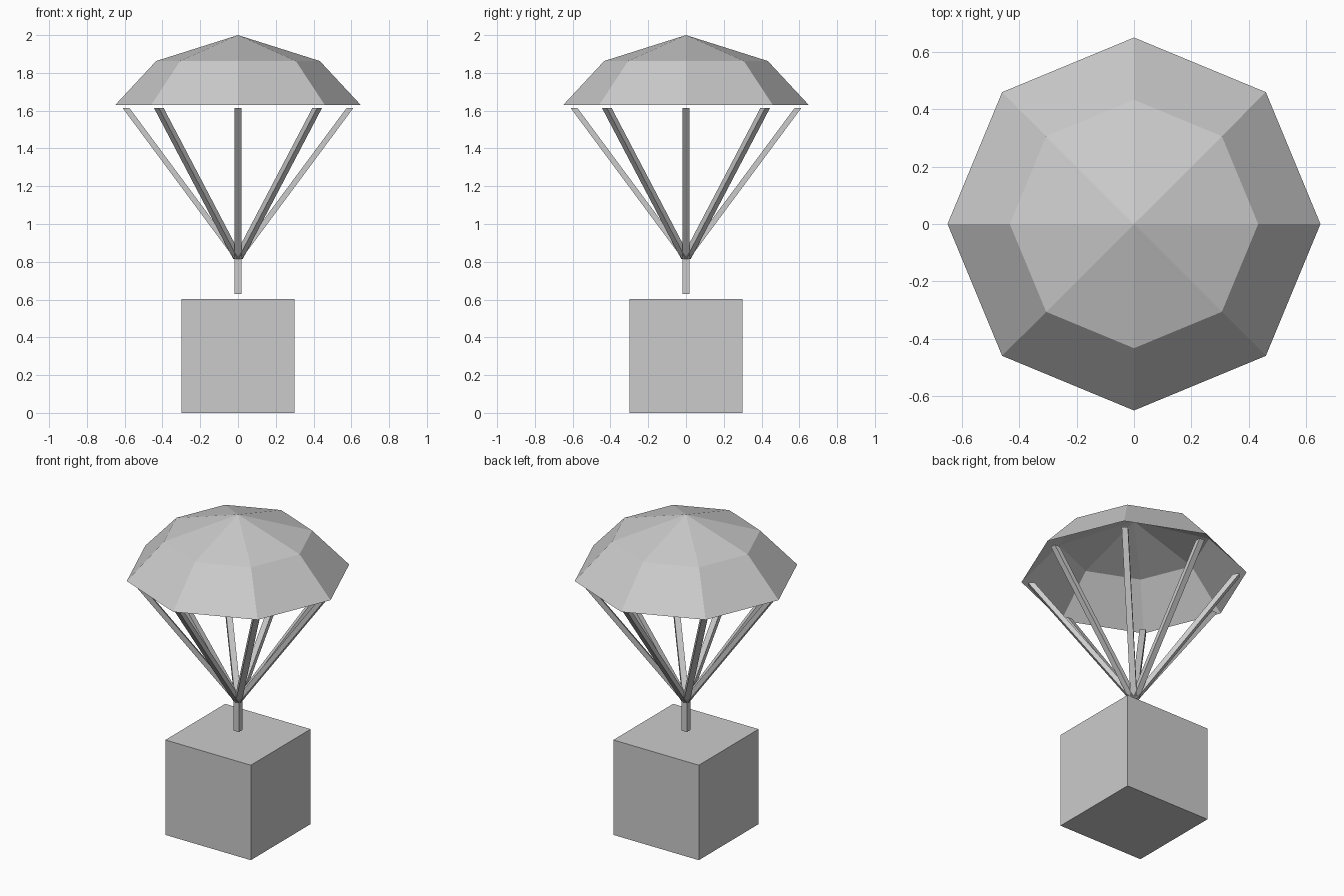
import bpy, bmesh, math
from mathutils import Vector

if "Cube" in bpy.data.objects:
    bpy.data.objects.remove(bpy.data.objects["Cube"])

def finish(name, bm, recalc=True):
    if recalc:
        bmesh.ops.recalc_face_normals(bm, faces=bm.faces[:])
    me = bpy.data.meshes.new(name)
    bm.to_mesh(me)
    bm.free()
    ob = bpy.data.objects.new(name, me)
    bpy.context.collection.objects.link(ob)
    return ob

def prism(name, bottom, top, half, yaw=0.0):
    """Square bar with horizontal ends, running from bottom to top."""
    bm = bmesh.new()
    rings = []
    for p in (bottom, top):
        ring = []
        for sx, sy in ((-1, -1), (1, -1), (1, 1), (-1, 1)):
            x, y = sx * half, sy * half
            off = Vector((x * math.cos(yaw) - y * math.sin(yaw),
                          x * math.sin(yaw) + y * math.cos(yaw), 0))
            ring.append(bm.verts.new(Vector(p) + off))
        rings.append(ring)
    a, b = rings
    bm.faces.new(a[::-1])
    bm.faces.new(b)
    for i in range(4):
        j = (i + 1) % 4
        bm.faces.new((a[i], a[j], b[j], b[i]))
    return finish(name, bm)

# cargo crate
prism("crate", (0, 0, 0), (0, 0, 0.603), 0.3)

# short central line above the crate
prism("centre_line", (0, 0, 0.63), (0, 0, 0.82), 0.018)

# eight suspension lines fanning out to the canopy corners
for k in range(8):
    a = k * math.pi / 4
    r = 0.592
    prism(f"suspension_line_{k + 1}", (0, 0, 0.815),
          (r * math.cos(a), r * math.sin(a), 1.613), 0.018, a)

# open eight-sided canopy: rim, shoulder, apex
bm = bmesh.new()
rings = [[bm.verts.new((r * math.cos(k * math.pi / 4), r * math.sin(k * math.pi / 4), z))
          for k in range(8)] for r, z in ((0.65, 1.63), (0.433, 1.863))]
apex = bm.verts.new((0, 0, 2.0))
rim, shoulder = rings
for i in range(8):
    j = (i + 1) % 8
    bm.faces.new((rim[i], rim[j], shoulder[j], shoulder[i]))
    bm.faces.new((shoulder[i], shoulder[j], apex))
finish("canopy", bm, recalc=False)
